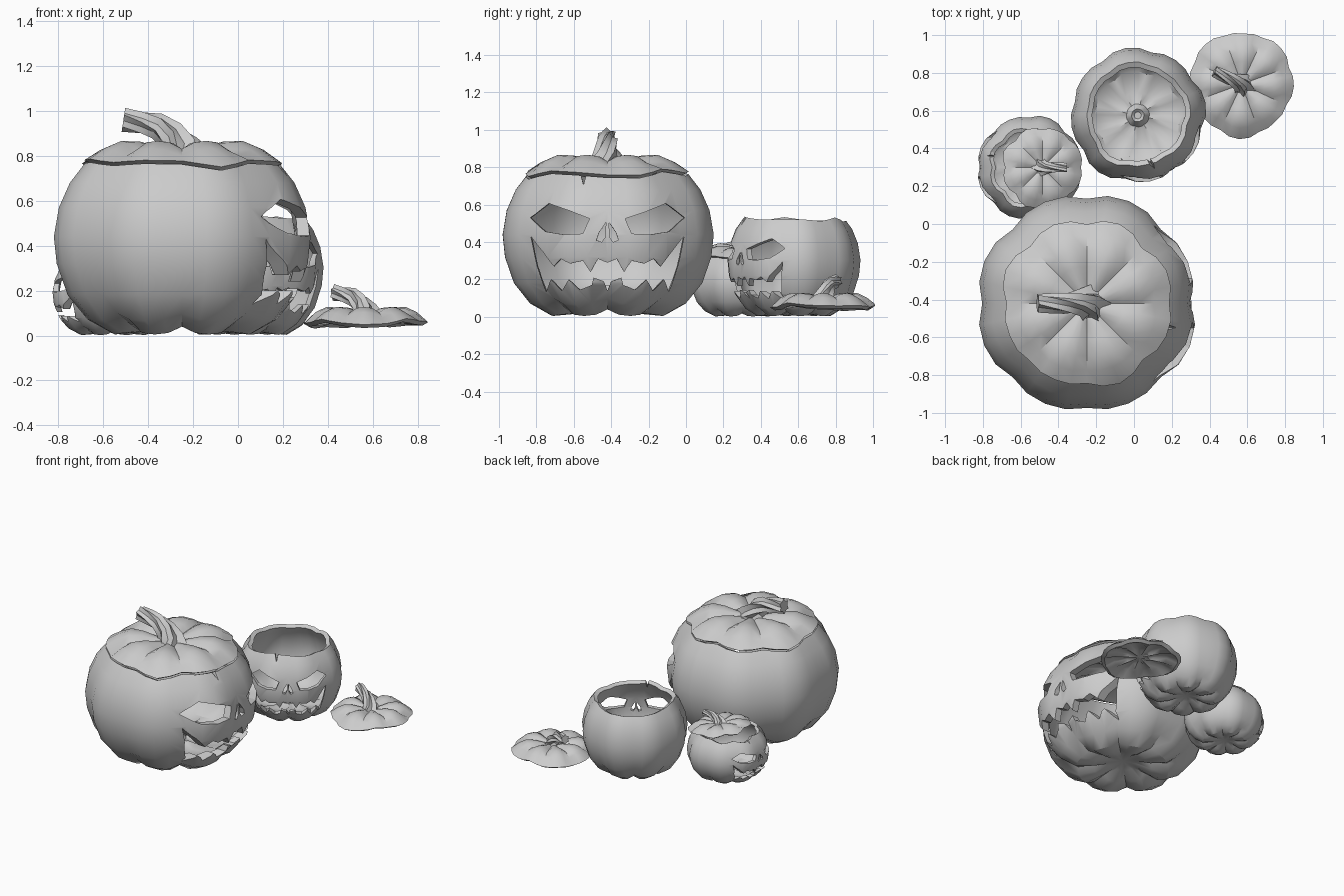
import bpy, bmesh, random
from math import sin, cos, pi, radians
from mathutils import Vector

if "Cube" in bpy.data.objects:
    bpy.data.objects.remove(bpy.data.objects["Cube"])

LOBES, SEG = 8, 32
OUTER = [(0, .07), (.1, .055), (.2, .015), (.32, .005), (.43, .065), (.52, .18), (.57, .32),
         (.583, .44), (.56, .57), (.51, .68)]
RIM = [(.45, .755), (.405, .735)]
INNER = [(.46, .65), (.51, .56), (.53, .44), (.52, .32), (.475, .2), (.38, .12), (.2, .08),
         (.1, .11), (.055, .17), (.03, .15), (0, .15)]
LID = [(0, .815), (.1, .83), (.2, .855), (.29, .858), (.37, .825)]
LID_RIM = [(.452, .762), (.41, .74)]
LID_UNDER = [(.3, .785), (.15, .79), (0, .775)]

# face outlines as (sideways, height), left half only
EYE = [(-.43, .53), (-.32, .606), (-.095, .525), (-.13, .445), (-.23, .44), (-.336, .456)]
NOSTRIL = [(-.058, .41), (-.045, .45), (-.008, .505), (-.012, .425), (-.03, .40)]
MOUTH = [(0, .29), (-.05, .31), (-.09, .24), (-.13, .3), (-.2, .285), (-.25, .31), (-.29, .27),
         (-.35, .345), (-.425, .43), (-.39, .27), (-.345, .135), (-.31, .2), (-.25, .14),
         (-.21, .2), (-.15, .145), (-.085, .17), (-.075, .21), (-.02, .19), (0, .14)]
NOTCH = [(-.16, .82), (-.10, .82), (-.13, .705)]


def finish(name, bm, smooth=True):
    bmesh.ops.remove_doubles(bm, verts=bm.verts, dist=1e-5)
    bmesh.ops.recalc_face_normals(bm, faces=bm.faces)
    me = bpy.data.meshes.new(name)
    bm.to_mesh(me)
    bm.free()
    ob = bpy.data.objects.new(name, me)
    bpy.context.collection.objects.link(ob)
    if smooth:
        shade(ob)
    return ob


def shade(ob):
    bpy.ops.object.select_all(action='DESELECT')
    ob.select_set(True)
    bpy.context.view_layer.objects.active = ob
    bpy.ops.object.shade_smooth_by_angle(angle=radians(32))


def bridge(bm, rings):
    for a, b in zip(rings, rings[1:]):
        n = len(a)
        for i in range(n):
            bm.faces.new((a[i], a[(i + 1) % n], b[(i + 1) % n], b[i]))


def ribbed_shell(name, before, rim, after, seed, lid=False):
    """Revolve a closed profile with lobes and a jagged cut edge."""
    rng = random.Random(seed)
    size = [rng.uniform(-.015, .02) for _ in range(LOBES)]
    jag = [rng.uniform(-.022, .022) for _ in range(SEG // 2)]
    jags = [jag[i // 2] if i % 2 == 0 else
            (jag[i // 2] + jag[(i // 2 + 1) % len(jag)]) / 2 for i in range(SEG)]
    profile = [(p, 0) for p in before] + [(p, 1) for p in rim] + [(p, 0) for p in after]
    bm, rings = bmesh.new(), []
    for (r, z), on_rim in profile:
        ring = []
        for i in range(SEG):
            t = 2 * pi * i / SEG
            bulge = abs(sin(LOBES / 2 * t)) ** .6
            m = 1 - .05 * (1 - bulge) + size[i * LOBES // SEG] * bulge
            zz = z
            if lid and not on_rim:
                zz -= .035 * (1 - bulge) * min(1, r / .2)
            elif r > .15 and z < .1:
                zz += .035 * (1 - bulge)
            if on_rim:
                zz += jags[i]
                m -= jags[i] * 1.6
            ring.append(bm.verts.new((r * m * cos(t), r * m * sin(t), zz)))
        rings.append(ring)
    bridge(bm, rings)
    # drop the collapsed pole quads down to triangles
    bmesh.ops.dissolve_degenerate(bm, dist=1e-5, edges=bm.edges)
    return finish(name, bm)


def face_cutter():
    """Prisms for eyes, nose, mouth and the crack in the rim."""
    flip = lambda p: [(-u, z) for u, z in reversed(p)]
    shapes = [EYE, flip(EYE), NOSTRIL, flip(NOSTRIL), MOUTH + flip(MOUTH)[1:-1], NOTCH]
    bm = bmesh.new()
    for s in shapes:
        near = [bm.verts.new((.22, u * .93, z)) for u, z in s]
        far = [bm.verts.new((.9, u * 1.08, z)) for u, z in s]
        bm.faces.new(near)
        bm.faces.new(far[::-1])
        bridge(bm, [near, far])
    ob = finish("face_cutter", bm, False)
    ob.hide_render = True
    return ob


def stem(name):
    """Twisted ribbed stalk bent away from the face."""
    path = [(.0, .79, .125), (-.01, .835, .085), (-.05, .885, .065), (-.11, .925, .055),
            (-.18, .94, .05), (-.26, .952, .05)]
    bm, rings, n = bmesh.new(), [], 12
    for k, (x, z, r) in enumerate(path):
        a, b = path[max(k - 1, 0)], path[min(k + 1, len(path) - 1)]
        d = Vector((b[0] - a[0], 0, b[1] - a[1])).normalized()
        side = Vector((0, 1, 0))
        up = d.cross(side)
        ring = []
        for i in range(n):
            t = 2 * pi * i / n + k * .4
            rr = r * (1.08 if i % 2 else .74)
            ring.append(bm.verts.new(Vector((x, 0, z)) + (side * cos(t) + up * sin(t)) * rr))
        rings.append(ring)
    bridge(bm, rings)
    bm.faces.new(rings[0])
    bm.faces.new(rings[-1])
    return finish(name, bm)


def place(ob, loc, az, s, sz, tilt=0):
    ob.location = loc
    ob.rotation_euler = (0, radians(tilt), radians(az))
    ob.scale = (s, s, sz)


def pumpkin(label, xy, az, s, sz, seed, lid_loc, lid_az, tilt=0):
    body = ribbed_shell(label + "_pumpkin_body", OUTER, RIM, INNER, seed)
    cutter = face_cutter()
    mod = body.modifiers.new("carve", 'BOOLEAN')
    mod.object, mod.operation, mod.solver = cutter, 'DIFFERENCE', 'EXACT'
    dg = bpy.context.evaluated_depsgraph_get()
    carved = bpy.data.meshes.new_from_object(body.evaluated_get(dg))
    body.modifiers.clear()
    body.data = carved
    bpy.data.objects.remove(cutter)
    shade(body)
    place(body, (*xy, 0), az, s, sz)
    for part in (ribbed_shell(label + "_lid", LID, LID_RIM, LID_UNDER, seed, True),
                 stem(label + "_stem")):
        place(part, lid_loc, lid_az, s, sz, tilt)


# large closed pumpkin facing right
pumpkin("large", (-.25, -.42), 0, 1, 1, 3, (-.25, -.42, .008), 0)
# medium open pumpkin with its lid on the ground
pumpkin("medium", (.02, .575), -57, .615, .69, 8, (.57, .74, -.465), -25)
# small pumpkin with its lid slid aside
pumpkin("small", (-.555, .30), 180, .475, .44, 5, (-.535, .30, .012), 180, -8)
